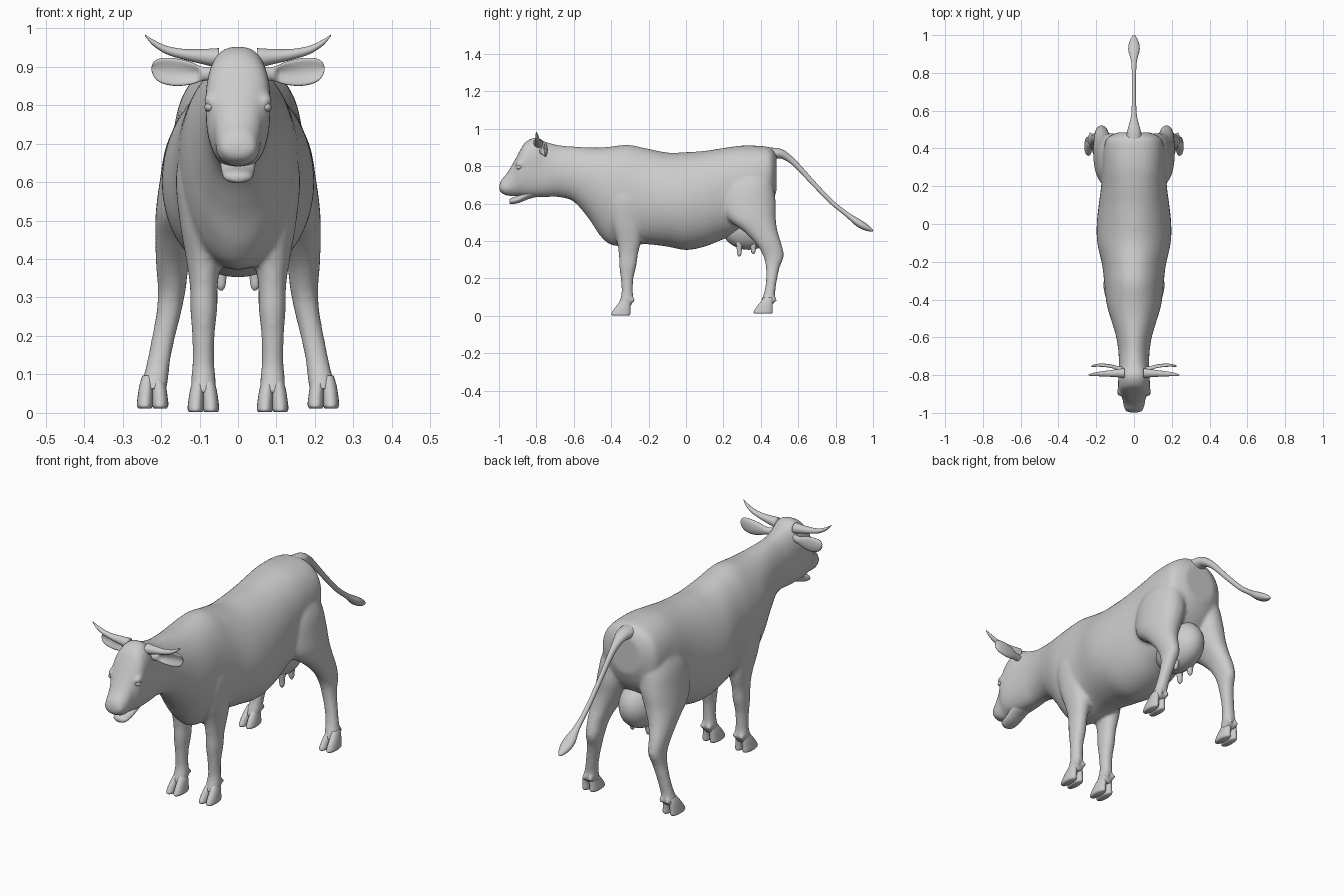
import bpy, bmesh, math
from mathutils import Vector, Matrix


def resample(rows, steps=5):
    """Catmull-Rom interpolation between section rows."""
    out = []
    for i in range(len(rows) - 1):
        p0, p1 = rows[max(i - 1, 0)], rows[i]
        p2, p3 = rows[i + 1], rows[min(i + 2, len(rows) - 1)]
        for s in range(steps):
            t = s / steps
            out.append([0.5 * (2 * b + (c - a) * t + (2 * a - 5 * b + 4 * c - d) * t * t
                               + (3 * b - a - 3 * c + d) * t ** 3)
                        for a, b, c, d in zip(p0, p1, p2, p3)])
    return out + [list(rows[-1])]


def loft(bm, rings):
    """Skin a closed tube over rings of points."""
    loops = [[bm.verts.new(p) for p in r] for r in rings]
    faces = [bm.faces.new(loops[0]), bm.faces.new(loops[-1])]
    n = len(loops[0])
    for a, b in zip(loops, loops[1:]):
        for i in range(n):
            faces.append(bm.faces.new((a[i], a[(i + 1) % n], b[(i + 1) % n], b[i])))
    bmesh.ops.recalc_face_normals(bm, faces=faces)


def oval(c, u, v, n=2.0, e=0.0, count=32):
    """Superellipse ring; e widens the v+ side."""
    c, u, v = Vector(c), Vector(u), Vector(v)
    pts = []
    for i in range(count):
        t = 2 * math.pi * i / count
        cs, sn = math.cos(t), math.sin(t)
        x = math.copysign(abs(cs) ** (2 / n), cs)
        y = math.copysign(abs(sn) ** (2 / n), sn)
        pts.append(c + u * x * (1 + e * y) + v * y)
    return pts


def column(bm, rows, side=1):
    """Upright tube from rows (z, x, y, half width, half depth)."""
    loft(bm, [oval((side * x, y, z), (a, 0, 0), (0, b, 0), 2.2)
              for z, x, y, a, b in resample(rows)])


def blob(bm, c, r):
    m = Matrix.Translation(c) @ Matrix.Diagonal((*r, 1))
    bmesh.ops.create_uvsphere(bm, u_segments=24, v_segments=16, radius=1, matrix=m)


def finish(name, bm):
    me = bpy.data.meshes.new(name)
    bm.to_mesh(me)
    bm.free()
    for p in me.polygons:
        p.use_smooth = True
    ob = bpy.data.objects.new(name, me)
    bpy.context.collection.objects.link(ob)
    return ob


# Head, neck and torso: y, top z, bottom z, half width, top widening, squareness
TORSO = [
    (-.998, .70, .668, .026, 0, 2), (-.985, .73, .655, .046, -.05, 2.2),
    (-.955, .765, .643, .056, -.1, 2.4), (-.92, .825, .64, .063, .05, 2.4),
    (-.89, .88, .64, .08, .08, 2.4), (-.86, .927, .635, .084, .06, 2.5),
    (-.82, .95, .635, .083, .02, 2.6), (-.79, .95, .635, .081, 0, 2.6),
    (-.75, .93, .635, .080, -.05, 2.3), (-.68, .912, .635, .082, -.05, 2),
    (-.60, .905, .61, .094, -.05, 2), (-.52, .90, .52, .117, .05, 2),
    (-.46, .90, .43, .135, .12, 2), (-.40, .905, .38, .148, .1, 2),
    (-.31, .914, .372, .158, 0, 2), (-.22, .897, .383, .168, -.05, 2),
    (-.10, .873, .37, .194, -.06, 2), (0, .875, .352, .197, -.05, 2),
    (.10, .882, .37, .187, -.03, 2.1), (.20, .897, .41, .174, 0, 2.2),
    (.30, .91, .45, .168, .03, 2.3), (.40, .908, .53, .160, .03, 2.3),
    (.455, .897, .60, .142, .03, 2.2), (.485, .86, .67, .085, 0, 2)]

FRONT_LEG = [
    (.74, .095, -.33, .04, .06), (.62, .105, -.325, .056, .09),
    (.50, .098, -.315, .054, .085), (.40, .09, -.305, .045, .065),
    (.33, .089, -.308, .036, .051), (.27, .089, -.311, .035, .046),
    (.20, .09, -.315, .029, .034), (.13, .09, -.314, .028, .030),
    (.09, .09, -.317, .032, .035), (.05, .09, -.33, .032, .036)]

HIND_LEG = [
    (.80, .085, .35, .05, .08), (.70, .105, .335, .080, .13),
    (.60, .118, .335, .086, .145), (.52, .137, .35, .077, .13),
    (.45, .158, .40, .057, .09), (.385, .170, .442, .043, .068),
    (.32, .172, .468, .036, .055), (.26, .180, .464, .032, .037),
    (.19, .195, .457, .030, .029), (.13, .207, .448, .030, .029),
    (.09, .214, .440, .033, .035), (.06, .219, .43, .033, .036)]

bm = bmesh.new()
loft(bm, [oval((0, y, (t + b) / 2), (a, 0, 0), (0, 0, (t - b) / 2), n, e, 48)
          for y, t, b, a, e, n in resample(TORSO)])
for s in (-1, 1):
    column(bm, FRONT_LEG, s)
    column(bm, HIND_LEG, s)
    # brow, nostril rim, dewclaws
    blob(bm, (s * .072, -.885, .812), (.018, .028, .018))
    blob(bm, (s * .030, -.978, .688), (.020, .018, .022))
    for d in (-.018, .018):
        blob(bm, (s * .09 + d, -.284, .085), (.011, .014, .014))
        blob(bm, (s * .214 + d, .473, .085), (.011, .014, .014))
body = finish("body", bm)
rm = body.modifiers.new("fuse", 'REMESH')
rm.mode = 'VOXEL'
rm.voxel_size = .009
rm.use_smooth_shade = True
sm = body.modifiers.new("soften", 'SMOOTH')
sm.factor = .5
sm.iterations = 5

# Lower jaw, hanging slightly open
bm = bmesh.new()
JAW = [(-.945, .612, .018, .010), (-.93, .614, .036, .017), (-.89, .626, .042, .021),
       (-.84, .655, .046, .030), (-.78, .675, .045, .035)]
loft(bm, [oval((0, y, z), (a, 0, 0), (0, 0, b)) for y, z, a, b in resample(JAW)])
finish("lower_jaw", bm)

# Udder with four teats
bm = bmesh.new()
blob(bm, (0, .335, .475), (.095, .145, .122))
for s in (-1, 1):
    for y, low in ((.285, .318), (.36, .33)):
        column(bm, [(.40, .042, y, .020, .020), (.36, .043, y, .014, .014),
                    (low + .012, .044, y, .011, .011), (low, .044, y, .004, .004)], s)
finish("udder", bm)

# Cloven hooves: two claws per foot
for name, fx, fy, fz in (("front_hoof", .09, 0, .002), ("hind_hoof", .222, .761, .012)):
    for s, label in ((-1, "left"), (1, "right")):
        bm = bmesh.new()
        for d in (-.019, .019):
            rows = [(z + fz, s * fx + d * k, y + fy, a, b) for z, k, y, a, b in (
                (0, 1.05, -.349, .017, .046), (.008, 1.05, -.349, .021, .051),
                (.03, 1, -.343, .020, .045), (.06, .85, -.331, .018, .034),
                (.085, .6, -.322, .015, .024))]
            column(bm, rows)
        finish(name + "_" + label, bm)

# Tail with tuft: y, z, half width, half thickness
bm = bmesh.new()
TAIL = [(.44, .865, .045, .035), (.50, .868, .034, .026), (.55, .842, .020, .019),
        (.60, .797, .013, .015), (.68, .71, .011, .013), (.78, .607, .011, .012),
        (.86, .543, .015, .013), (.92, .498, .030, .020), (.96, .474, .026, .018),
        (.99, .459, .012, .009), (1.0, .455, .003, .003)]
rows = resample(TAIL)
rings = []
for i, (y, z, a, b) in enumerate(rows):
    p, q = rows[max(i - 1, 0)], rows[min(i + 1, len(rows) - 1)]
    nrm = Vector((0, p[1] - q[1], q[0] - p[0])).normalized()
    rings.append(oval((0, y, z), (a, 0, 0), nrm * b, count=20))
loft(bm, rings)
finish("tail", bm)

# Horns and ears: x, y, z, half height, half thickness
HORN = [(.05, -.79, .922, .026, .026), (.09, -.79, .926, .020, .021),
        (.14, -.792, .932, .014, .016), (.185, -.794, .943, .011, .012),
        (.22, -.797, .962, .008, .008), (.242, -.80, .982, .002, .002)]
EAR = [(.05, -.775, .882, .018, .016), (.09, -.765, .881, .018, .014),
       (.125, -.757, .883, .030, .014), (.165, -.752, .886, .036, .013),
       (.20, -.752, .890, .032, .011), (.218, -.754, .893, .020, .008),
       (.225, -.755, .895, .005, .004)]
for s, label in ((-1, "left"), (1, "right")):
    for name, table in (("horn", HORN), ("ear", EAR)):
        bm = bmesh.new()
        rings = []
        for x, y, z, h, t in resample(table):
            ring = oval((s * x, y, z), (0, t, 0), (0, 0, h), count=24)
            if name == "ear" and x > .1:
                # hollow the front of the ear
                for p in ring:
                    if p.y < y:
                        p.y += 1.3 * (y - p.y) * max(0, 1 - ((p.z - z) / h) ** 2)
            rings.append(ring)
        loft(bm, rings)
        finish(name + "_" + label, bm)
    # Eyes
    bm = bmesh.new()
    blob(bm, (s * .074, -.893, .795), (.013, .016, .012))
    finish("eye_" + label, bm)
